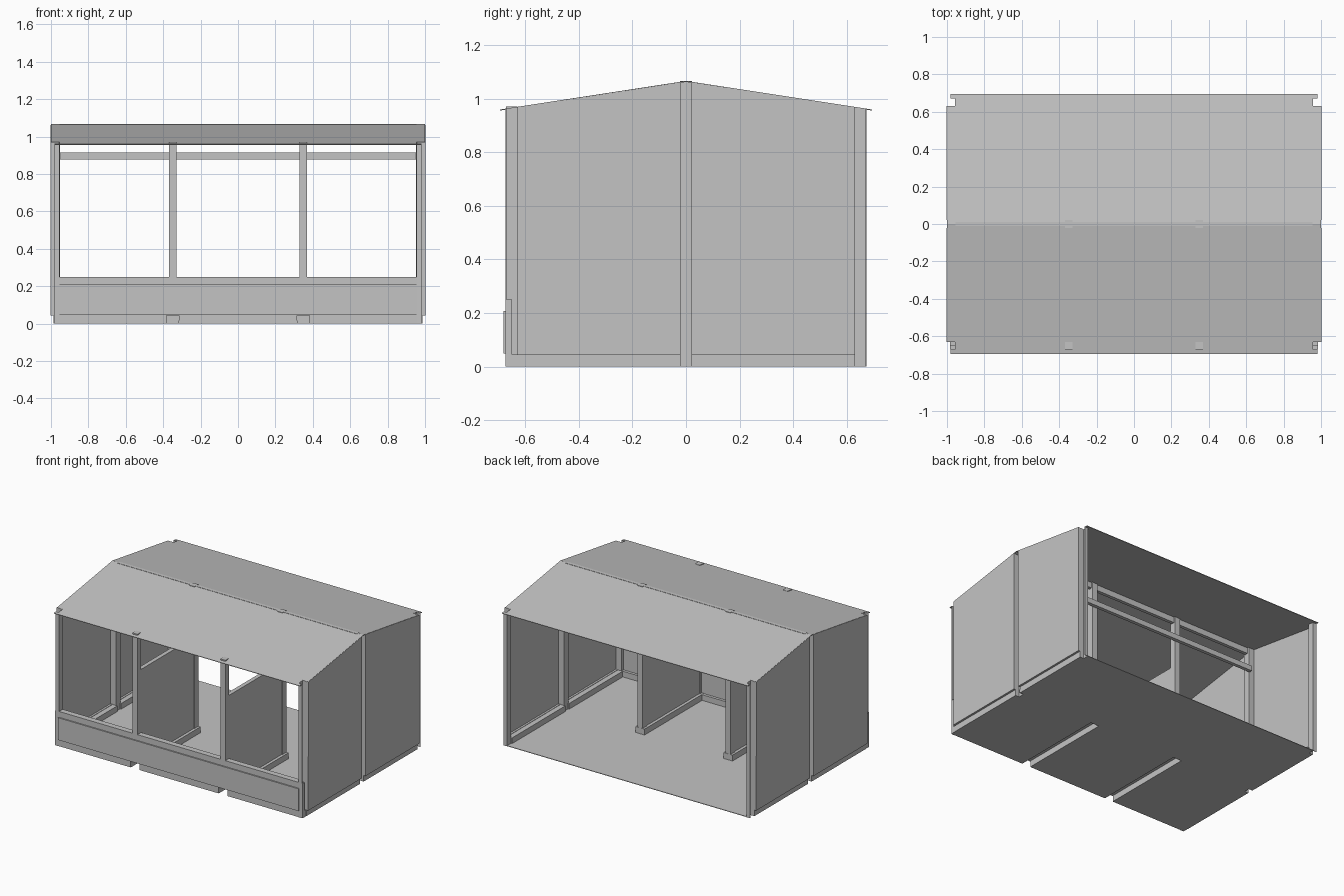
import bpy
import bmesh

cube = bpy.data.objects.get("Cube")
if cube:
    bpy.data.objects.remove(cube, do_unlink=True)

grey = bpy.data.materials.new("light_grey")
grey.use_nodes = True
grey.diffuse_color = (0.55, 0.55, 0.55, 1)
grey.node_tree.nodes["Principled BSDF"].inputs["Base Color"].default_value = (0.55, 0.55, 0.55, 1)

EAVE, RIDGE = 0.958, 1.065    # roof heights
DEPTH = 0.695                 # roof half depth
WALL, CORE = 1.0, 0.955       # outer wall face and bottom of the post grooves
BASE = 0.985                  # face of the recessed base
END, CORNER, MID = 0.672, 0.63, 0.022
SILL = 0.045
BAY = 0.35                    # partition position


def roof_z(y):
    return RIDGE - (RIDGE - EAVE) * abs(y) / DEPTH


def finish(name, bm, thickness=0):
    bmesh.ops.recalc_face_normals(bm, faces=bm.faces)
    mesh = bpy.data.meshes.new(name)
    bm.to_mesh(mesh)
    bm.free()
    mesh.materials.append(grey)
    obj = bpy.data.objects.new(name, mesh)
    bpy.context.collection.objects.link(obj)
    if thickness:
        mod = obj.modifiers.new("sheet", 'SOLIDIFY')
        mod.thickness = thickness
        mod.offset = 0
    return obj


def box(name, x, y, z):
    bm = bmesh.new()
    bmesh.ops.create_cube(bm, size=1)
    for v in bm.verts:
        v.co = [a[0] if c < 0 else a[1] for a, c in zip((x, y, z), v.co)]
    return finish(name, bm)


def polygon_sheet(name, polygons, thickness=0.004):
    bm = bmesh.new()
    for points in polygons:
        bm.faces.new([bm.verts.new(p) for p in points])
    bmesh.ops.remove_doubles(bm, verts=bm.verts, dist=0.0001)
    return finish(name, bm, thickness)


def wall_plan(outer):
    """Plan of a side wall with grooves at both corners and in the middle."""
    half = [(CORE + 0.027, -END), (CORE, -END), (CORE, -CORNER), (outer, -CORNER),
            (outer, -MID), (CORE, -MID)]
    return half + [(CORE, 0)] + [(x, -y) for x, y in reversed(half)]


# Grooved side walls with a recessed base
for side, word in ((1, "left"), (-1, "right")):
    faces = []
    for outer, low, high in ((WALL, SILL, None), (BASE, 0, SILL)):
        plan = wall_plan(outer)
        for (xa, ya), (xb, yb) in zip(plan, plan[1:]):
            faces.append([(side * xa, ya, low), (side * xb, yb, low),
                          (side * xb, yb, high or roof_z(yb)),
                          (side * xa, ya, high or roof_z(ya))])
    for ya, yb in ((-CORNER, -MID), (MID, CORNER)):
        faces.append([(side * BASE, ya, SILL), (side * WALL, ya, SILL),
                      (side * WALL, yb, SILL), (side * BASE, yb, SILL)])
        # Inner sill along the foot of the wall
        xs = sorted((side * (CORE - 0.01), side * (BASE - 0.003)))
        box(word + "_wall_sill", xs, (ya, yb), (0.003, SILL))
    polygon_sheet(word + "_wall", faces)

# Roof slopes with notched eave corners
for side, word in ((1, "back"), (-1, "front")):
    half = [(WALL, 0), (WALL, CORNER), (CORE, CORNER), (CORE, END + 0.002),
            (0.98, END + 0.002), (0.98, DEPTH)]
    outline = half + [(-x, y) for x, y in reversed(half)]
    polygon_sheet(word + "_roof", [[(x, side * y, roof_z(y)) for x, y in outline]])

# Floor outline, open under the partitions and at the side grooves
right_half = [(CORE, END), (CORE, CORNER), (BASE, CORNER), (BASE, MID), (CORE, MID),
              (CORE, -MID), (BASE, -MID), (BASE, -CORNER), (CORE, -CORNER), (CORE, -END),
              (BAY + 0.035, -END), (BAY + 0.035, MID), (BAY - 0.035, MID), (BAY - 0.035, -END)]
outline = right_half + [(-x, y) for x, y in reversed(right_half)]
polygon_sheet("floor", [[(x, y, 0.002) for x, y in outline]])

# Partitions with hollow sills and posts
for x in (-BAY, BAY):
    a, b, f, k = x - 0.035, x + 0.035, -END + 0.004, MID
    polygon_sheet("partition_sill", [
        [(a, f, 0), (a, k, 0), (a, k, SILL), (a, f, SILL)],
        [(b, f, 0), (b, k, 0), (b, k, SILL), (b, f, SILL)],
        [(a, f, SILL), (a, k, SILL), (b, k, SILL), (b, f, SILL)],
        [(a, k, 0), (b, k, 0), (b, k, SILL), (a, k, SILL)]])
    box("partition", (x - 0.015, x + 0.015), (-0.65, 0), (SILL, 0.7))
    box("front_post", (x - 0.02, x + 0.02), (-END, -CORNER), (SILL, 0.972))
    box("middle_post", (x - 0.02, x + 0.02), (-MID, MID), (SILL, RIDGE + 0.002))

# Front parapet: base lengths between the slots, board, raised panel and rail
for a, b in ((-BASE, -BAY - 0.035), (-BAY + 0.035, BAY - 0.035), (BAY + 0.035, BASE)):
    box("front_base", (a, b), (-END, -CORNER), (0, SILL))
box("front_board", (-BASE, BASE), (-END, -0.65), (SILL, 0.25))
box("front_panel", (-0.957, 0.957), (-0.681, -END), (SILL + 0.003, 0.208))
box("front_rail", (-CORE, CORE), (-0.66, -CORNER), (0.208, 0.25))

# Ridge beam and tie beam
box("ridge_beam", (-CORE, CORE), (-0.012, 0.012), (1.02, RIDGE + 0.002))
box("tie_beam", (-0.96, 0.96), (MID, MID + 0.025), (0.877, 0.914))
